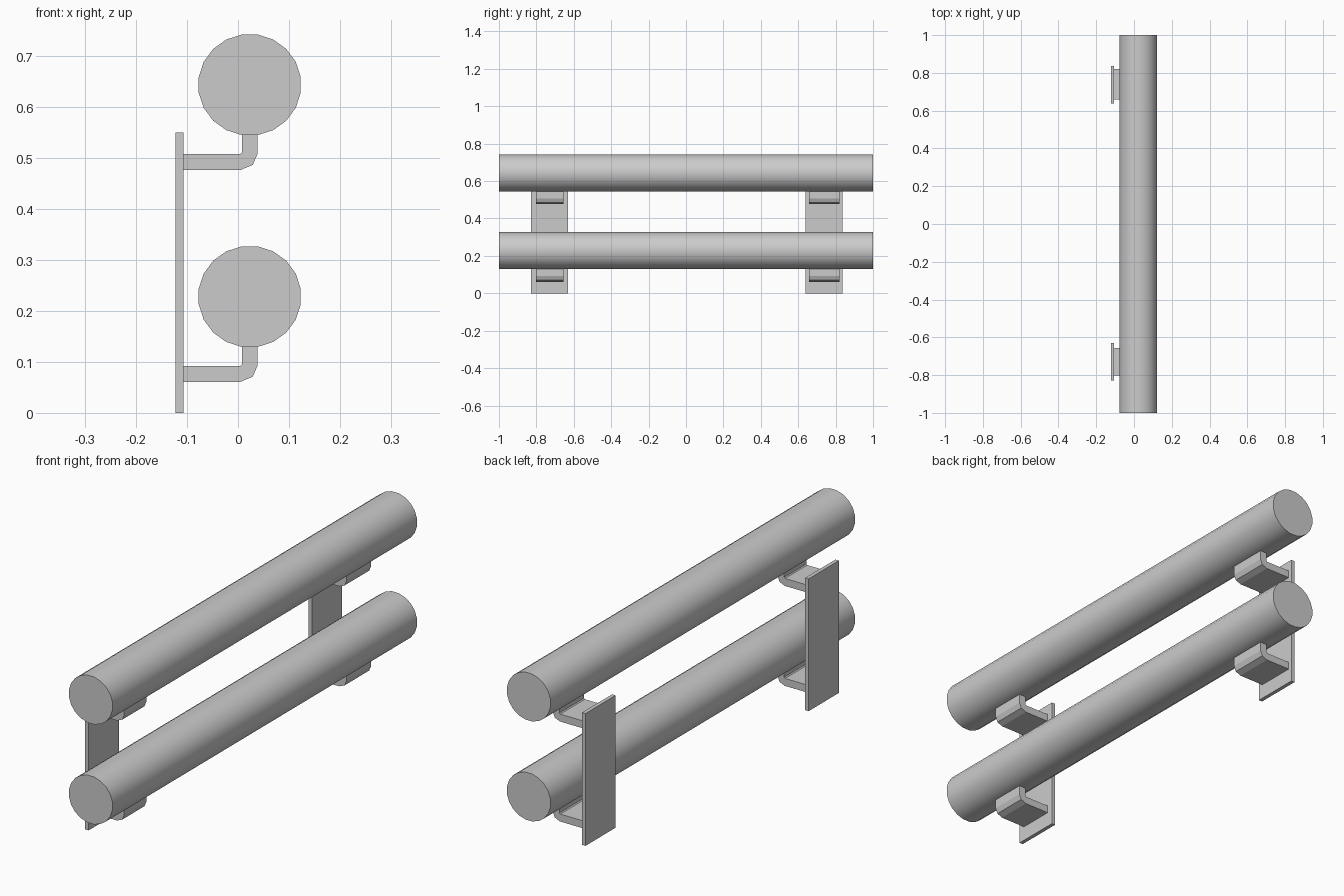
import bpy, bmesh, math

if "Cube" in bpy.data.objects:
    bpy.data.objects.remove(bpy.data.objects["Cube"])

LOWER_Z, UPPER_Z = 0.228, 0.6435   # rail centre heights
RAIL_X = 0.023


def extrude_profile(name, profile, y0, y1, smooth=False):
    """Extrude an XZ outline along y."""
    bm = bmesh.new()
    face = bm.faces.new([bm.verts.new((x, y0, z)) for x, z in profile])
    ext = bmesh.ops.extrude_face_region(bm, geom=[face])
    verts = [v for v in ext["geom"] if isinstance(v, bmesh.types.BMVert)]
    bmesh.ops.translate(bm, verts=verts, vec=(0, y1 - y0, 0))
    bmesh.ops.recalc_face_normals(bm, faces=bm.faces[:])
    mesh = bpy.data.meshes.new(name)
    bm.to_mesh(mesh)
    bm.free()
    obj = bpy.data.objects.new(name, mesh)
    bpy.context.collection.objects.link(obj)
    if smooth:
        bpy.ops.object.select_all(action="DESELECT")
        obj.select_set(True)
        bpy.context.view_layer.objects.active = obj
        bpy.ops.object.shade_smooth_by_angle(angle=math.radians(30))
    return obj


# Twenty-sided rail outline with a flat at top and bottom
SIDES = 20
R = 1 / math.cos(math.pi / SIDES)
ANGLES = [2 * math.pi * (i + 0.5) / SIDES for i in range(SIDES)]

# Bent bracket outline, heights relative to the rail centre
BRACKET = [(-0.108, -0.167), (0.005, -0.167), (0.029, -0.157), (0.038, -0.136),
           (0.038, -0.098), (0.008, -0.098), (0.008, -0.132), (0.004, -0.136),
           (-0.108, -0.136)]

# Plate and bracket extents along y at each end
ENDS = {"left": ((-0.828, -0.63), (-0.802, -0.656)),
        "right": ((0.638, 0.836), (0.658, 0.82))}

# Rails and their brackets
for level, zc in (("lower", LOWER_Z), ("upper", UPPER_Z)):
    outline = [(RAIL_X + 0.1 * R * math.cos(a), zc + 0.0985 * R * math.sin(a))
               for a in ANGLES]
    extrude_profile(f"{level}_rail", outline, -1, 1, smooth=True)
    for side, (_, span) in ENDS.items():
        extrude_profile(f"{level}_{side}_bracket",
                        [(x, z + zc) for x, z in BRACKET], *span)

# Upright mounting plates
for side, (span, _) in ENDS.items():
    extrude_profile(f"{side}_mounting_plate",
                    [(-0.123, 0), (-0.107, 0), (-0.107, 0.55), (-0.123, 0.55)], *span)
